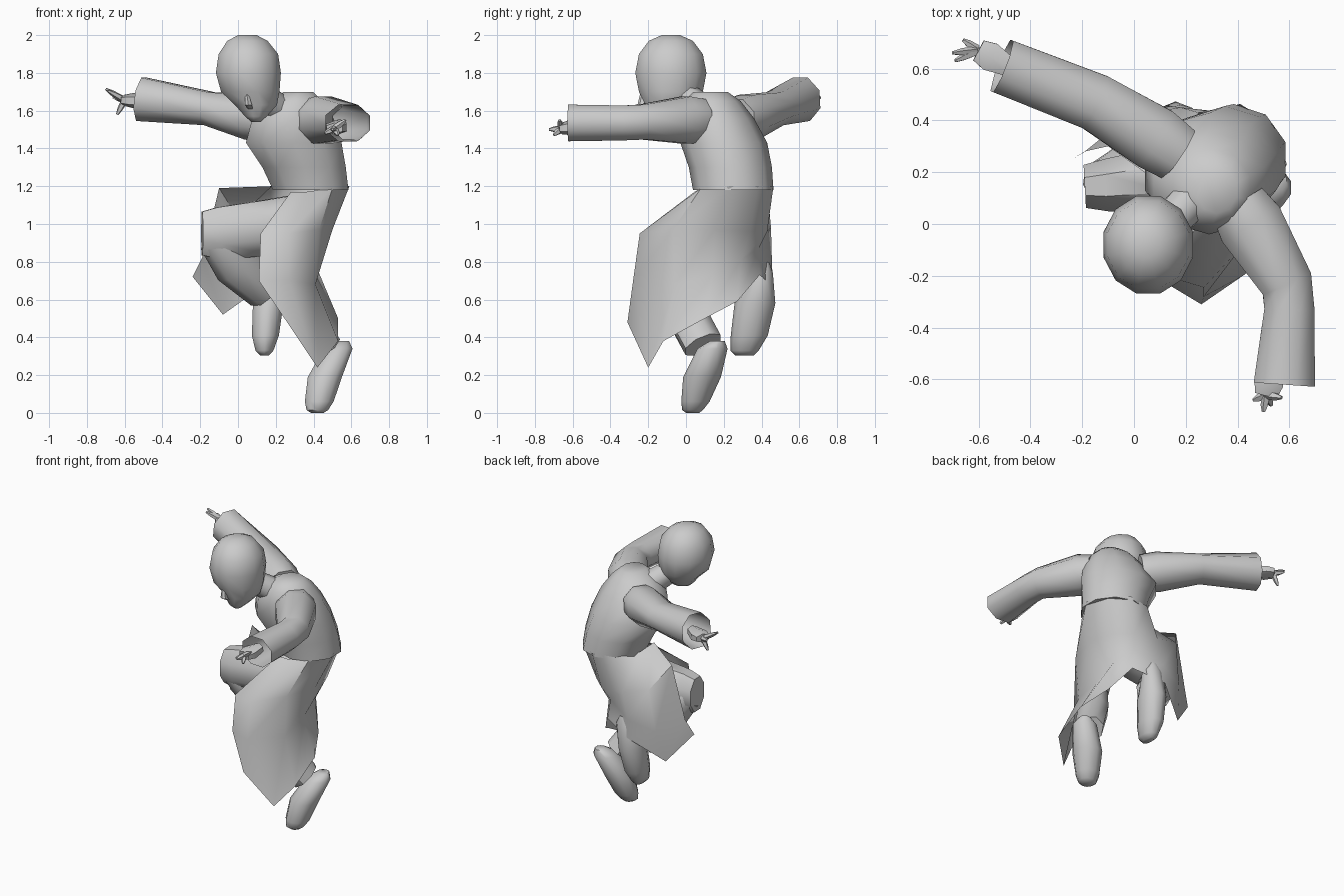
import bpy, bmesh, math
from mathutils import Vector as V


def finish(name, bm, angle=50):
    bmesh.ops.recalc_face_normals(bm, faces=bm.faces)
    me = bpy.data.meshes.new(name)
    bm.to_mesh(me)
    bm.free()
    ob = bpy.data.objects.new(name, me)
    bpy.context.collection.objects.link(ob)
    bpy.ops.object.select_all(action='DESELECT')
    ob.select_set(True)
    bpy.context.view_layer.objects.active = ob
    bpy.ops.object.shade_smooth_by_angle(angle=math.radians(angle))
    return ob


def loft(name, rings, sides=8, ref=(0, 0, 1), axis=None, caps=(True, True)):
    """Skin elliptical rings (x, y, z, radius a, radius b) along a path."""
    bm = bmesh.new()
    pts = [V(r[:3]) for r in rings]
    loops = []
    for i, r in enumerate(rings):
        t = V(axis) if axis else pts[min(i + 1, len(pts) - 1)] - pts[max(i - 1, 0)]
        t.normalize()
        a = V(ref).cross(t).normalized()
        b = t.cross(a)
        loop = []
        for k in range(sides):
            w = 2 * math.pi * (k + 0.5) / sides
            loop.append(bm.verts.new(pts[i] + a * r[3] * math.cos(w) + b * r[4] * math.sin(w)))
        loops.append(loop)
    for p, q in zip(loops, loops[1:]):
        for k in range(sides):
            n = (k + 1) % sides
            bm.faces.new((p[k], p[n], q[n], q[k]))
    for cap, loop in zip(caps, (loops[0], loops[-1])):
        if cap:
            bm.faces.new(loop)
    return finish(name, bm)


UP, BACK = (0, 0, 1), (0, 1, 0)

# Head with tapering face and a small nose
loft("head", [(0.05, -0.08, 2.0, 0.05, 0.05), (0.05, -0.08, 1.97, 0.11, 0.12),
              (0.055, -0.08, 1.9, 0.163, 0.175), (0.055, -0.08, 1.8, 0.178, 0.195),
              (0.065, -0.08, 1.7, 0.16, 0.175), (0.095, -0.085, 1.63, 0.115, 0.135),
              (0.095, -0.12, 1.57, 0.06, 0.085), (0.095, -0.14, 1.54, 0.025, 0.03)],
     12, BACK, UP)
loft("nose", [(0.045, -0.22, 1.7, 0.01, 0.02), (0.055, -0.235, 1.63, 0.022, 0.022),
              (0.065, -0.2, 1.61, 0.015, 0.02)], 6, BACK, UP)
loft("neck", [(0.22, 0.09, 1.6, 0.085, 0.085), (0.1, -0.03, 1.7, 0.07, 0.07)])

# Jacket torso, leaning forward over the waist
loft("torso", [(0.385, 0.25, 1.18, 0.21, 0.213), (0.35, 0.235, 1.3, 0.232, 0.22),
               (0.295, 0.2, 1.43, 0.266, 0.23), (0.29, 0.16, 1.56, 0.225, 0.2),
               (0.3, 0.14, 1.65, 0.155, 0.15), (0.32, 0.13, 1.7, 0.08, 0.09)],
     10, BACK, UP)

# Long coat skirt: rows run from the right front edge round the back to the left
rows = [
    [(0.18, 0.1, 1.2), (0.17, 0.27, 1.2), (0.25, 0.43, 1.2), (0.41, 0.463, 1.2),
     (0.54, 0.38, 1.2), (0.59, 0.23, 1.2), (0.5, 0.08, 1.19), (0.36, 0.045, 1.17),
     (0.28, 0.05, 1.17)],
    [(-0.1, 0.3, 1.19), (0.0, 0.42, 1.03), (0.18, 0.45, 0.98), (0.36, 0.43, 0.96),
     (0.46, 0.34, 0.96), (0.5, 0.15, 0.97), (0.43, -0.07, 0.97), (0.27, -0.245, 0.95),
     (0.12, -0.2, 0.95)],
    [(-0.19, 0.28, 0.82), (-0.04, 0.4, 0.74), (0.14, 0.455, 0.8), (0.32, 0.385, 0.87),
     (0.4, 0.29, 0.81), (0.41, 0.14, 0.73), (0.41, -0.06, 0.68), (0.27, -0.28, 0.7),
     (0.11, -0.22, 0.7)],
    [(-0.24, 0.25, 0.72), (-0.08, 0.34, 0.52), (0.13, 0.46, 0.67), (0.34, 0.39, 0.73),
     (0.44, 0.27, 0.59), (0.53, 0.1, 0.5), (0.53, -0.12, 0.38), (0.42, -0.2, 0.24),
     (0.26, -0.31, 0.48)]]
bm = bmesh.new()
grid = [[bm.verts.new(p) for p in row] for row in rows]
for p, q in zip(grid, grid[1:]):
    for k in range(len(p) - 1):
        bm.faces.new((p[k], p[k + 1], q[k + 1], q[k]))
finish("coat_skirt", bm)

# Sleeves, open at the cuff
loft("right_sleeve", [(0.17, 0.27, 1.55, 0.12, 0.12), (0.08, 0.33, 1.565, 0.135, 0.13),
                      (-0.15, 0.47, 1.61, 0.12, 0.095), (-0.51, 0.61, 1.66, 0.115, 0.125)],
     8, UP, caps=(True, False))
loft("left_sleeve", [(0.4, 0.08, 1.55, 0.12, 0.12), (0.45, 0.0, 1.55, 0.14, 0.135),
                     (0.59, -0.23, 1.54, 0.11, 0.1), (0.6, -0.33, 1.535, 0.105, 0.1),
                     (0.58, -0.62, 1.535, 0.128, 0.105)], 8, UP, caps=(True, False))


def hand(side, wrist, palm, tips):
    w, p = V(wrist), V(palm)
    m = w.lerp(p, 0.65)
    loft(side + "_hand", [(*w, 0.04, 0.035), (*m, 0.065, 0.04), (*p, 0.05, 0.03)], 6)
    for i, tip in enumerate(tips):
        t = V(tip)
        base = p.lerp(t, 0.1)
        loft(f"{side}_finger_{i + 1}", [(*base, 0.018, 0.018),
                                        (*base.lerp(t, 0.6), 0.015, 0.015),
                                        (*t, 0.007, 0.007)], 5)


hand("right", (-0.47, 0.6, 1.65), (-0.6, 0.67, 1.655),
     [(-0.7, 0.66, 1.715), (-0.69, 0.63, 1.705), (-0.66, 0.71, 1.67), (-0.64, 0.67, 1.58)])
hand("left", (0.54, -0.53, 1.52), (0.51, -0.66, 1.505),
     [(0.46, -0.68, 1.48), (0.5, -0.725, 1.5), (0.53, -0.7, 1.47), (0.57, -0.67, 1.55)])

# Trouser legs: right thigh lifted sideways, left one forward under the coat
loft("right_thigh", [(0.34, 0.22, 1.02, 0.15, 0.15), (0.16, 0.18, 0.98, 0.14, 0.16),
                     (-0.1, 0.15, 0.95, 0.11, 0.15), (-0.19, 0.145, 0.95, 0.09, 0.125)], 8)
loft("right_shin", [(-0.12, 0.15, 0.93, 0.1, 0.1), (-0.01, 0.21, 0.8, 0.115, 0.14),
                    (0.14, 0.34, 0.65, 0.1, 0.11)], 8)
loft("left_thigh", [(0.38, 0.2, 1.0, 0.1, 0.14), (0.3, 0.02, 0.93, 0.1, 0.13),
                    (0.22, -0.12, 0.83, 0.085, 0.1)], 8)
loft("left_shin", [(0.22, -0.13, 0.83, 0.085, 0.09), (0.3, -0.05, 0.62, 0.095, 0.11),
                   (0.46, 0.09, 0.36, 0.09, 0.11)], 8, BACK)

# Feet with toes pointing down
loft("right_foot", [(0.19, 0.41, 0.8, 0.035, 0.03), (0.18, 0.4, 0.74, 0.075, 0.06),
                    (0.16, 0.365, 0.58, 0.085, 0.108), (0.145, 0.335, 0.41, 0.075, 0.098),
                    (0.14, 0.31, 0.33, 0.05, 0.075), (0.14, 0.31, 0.305, 0.025, 0.05)],
     10, BACK, UP)
loft("left_foot", [(0.55, 0.165, 0.38, 0.04, 0.04), (0.53, 0.14, 0.34, 0.08, 0.08),
                   (0.46, 0.085, 0.19, 0.095, 0.1), (0.43, 0.05, 0.06, 0.08, 0.075),
                   (0.42, 0.035, 0.015, 0.06, 0.055), (0.42, 0.035, 0.0, 0.035, 0.035)],
     10, BACK, UP)
